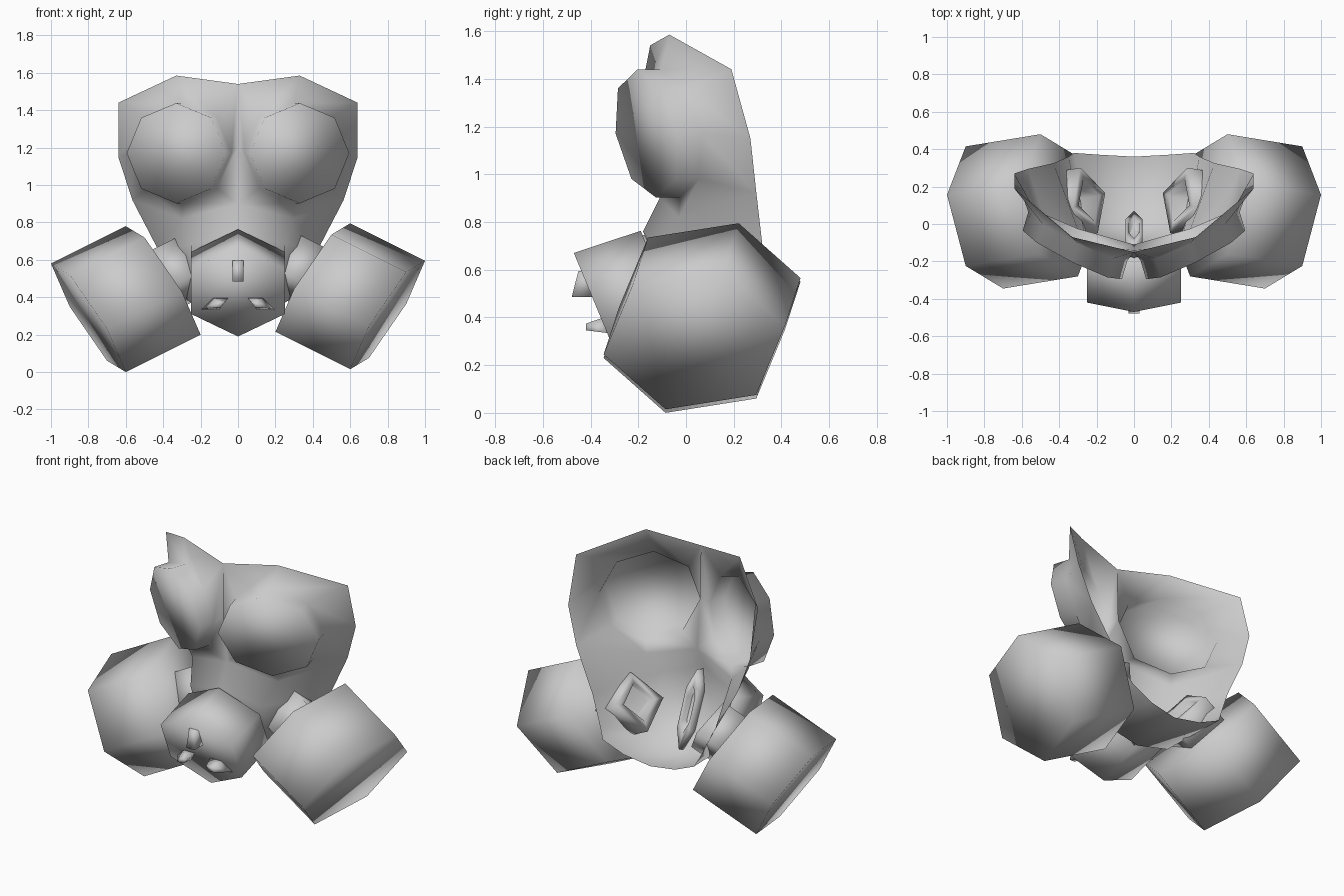
import bpy, bmesh, math
from mathutils import Vector as V

cube = bpy.data.objects.get("Cube")
if cube:
    bpy.data.objects.remove(cube)

# One plain grey for the whole model
grey = bpy.data.materials.new("mask_grey")
grey.use_nodes = True
grey.diffuse_color = (0.6, 0.6, 0.6, 1)
grey.node_tree.nodes["Principled BSDF"].inputs["Base Color"].default_value = (0.6, 0.6, 0.6, 1)


def finish(name, bm):
    mesh = bpy.data.meshes.new(name)
    bm.to_mesh(mesh)
    bm.free()
    mesh.materials.append(grey)
    for p in mesh.polygons:
        p.use_smooth = True
    obj = bpy.data.objects.new(name, mesh)
    bpy.context.collection.objects.link(obj)
    return obj


def ring(bm, centre, u, v, n, phase=0.0, side=1):
    """Polygon loop spanned by u and v; side -1 mirrors it in x."""
    out = []
    for i in range(n):
        a = phase + math.tau * i / n
        p = centre + u * math.cos(a) + v * math.sin(a)
        out.append(bm.verts.new((p.x * side, p.y, p.z)))
    return out


def bridge(bm, a, b):
    n = len(a)
    return [bm.faces.new((a[i], a[(i + 1) % n], b[(i + 1) % n], b[i])) for i in range(n)]


def prism(name, centre, u, v, axis, n, phase=0.0, side=1, taper=1.0, bore=0.0):
    """Prism from centre along axis; a bore leaves the start hollow."""
    bm = bmesh.new()
    a = ring(bm, centre, u, v, n, phase, side)
    b = ring(bm, centre + axis, u * taper, v * taper, n, phase, side)
    bridge(bm, a, b)
    bm.faces.new(b)
    if bore:
        c = ring(bm, centre, u * bore, v * bore, n, phase, side)
        d = ring(bm, centre + axis * 0.8, u * bore, v * bore, n, phase, side)
        bridge(bm, a, c)
        bridge(bm, c, d)
        bm.faces.new(d)
    else:
        bm.faces.new(a)
    bmesh.ops.recalc_face_normals(bm, faces=bm.faces)
    return finish(name, bm)


# Face shell, half of it: a rim of points around one eye, then rows down to the chin
bm = bmesh.new()
rim = [bm.verts.new(p) for p in (
    (0.64, 0.27, 1.15), (0.64, 0.19, 1.44), (0.33, -0.07, 1.585), (0, -0.15, 1.54),
    (0, -0.14, 1.2), (0, -0.11, 0.9), (0.3, -0.03, 0.82), (0.565, 0.295, 0.92))]
lens_centre, across, upward = V((0.33, -0.165, 1.17)), V((0.265, 0.13, 0)), V((0, -0.04, 0.268))
socket = ring(bm, lens_centre + V((-0.03, 0.1, 0)), across, upward, 8)
lens = ring(bm, lens_centre, across, upward, 8)
bridge(bm, rim, socket)
bridge(bm, socket, lens)
cap = bm.faces.new(lens)
rows = [rim[5:8]]
for row in (
        ((0, -0.18, 0.76), (0.25, -0.12, 0.68), (0.43, 0.325, 0.66)),
        ((0, 0.03, 0.29), (0.25, 0.0, 0.37), (0.35, 0.36, 0.48)),
        ((0, 0.36, 0.33), (0.18, 0.37, 0.36), (0.32, 0.38, 0.42))):
    rows.append([bm.verts.new(p) for p in row])
for upper, lower in zip(rows, rows[1:]):
    for i in range(2):
        bm.faces.new((upper[i], upper[i + 1], lower[i + 1], lower[i]))
bmesh.ops.recalc_face_normals(bm, faces=bm.faces)
cap.normal_update()
if cap.normal.y > 0:
    bmesh.ops.reverse_faces(bm, faces=bm.faces)
shell = finish("face_shell", bm)
mirror = shell.modifiers.new("mirror", "MIRROR")
mirror.use_clip = True

# Side filters and the square pipes that join them to the shell
u, v = V((0.1, 0.38, 0.06)), V((0.173, -0.08, 0.30))
axis = V((0.4, -0.065, -0.2))
for label, side, lift in (("left", 1, 0.005), ("right", -1, -0.01)):
    centre = V((0.4, 0.1, 0.5 + lift))
    prism(label + "_filter", centre, u, v, axis, 6, side=side)
    prism(label + "_pipe", centre - axis * 0.4, u * 0.46, v * 0.5, axis * 0.45, 4,
          side=side, bore=0.65)

# Snout, with a flat duct opening inside the shell
front = V((0, -0.37, 0.43))
tall, wide, back = V((0, -0.1, 0.24)), V((0.289, 0, 0)), V((0, 0.28, 0.093))
prism("snout", front, tall, wide, back, 6)
prism("inner_duct", front + back * 1.25, tall * 0.92, wide * 0.18, back * -0.35, 6, bore=0.6)

# Small valve and two studs on the snout
prism("valve", V((0, -0.38, 0.54)), V((0.04, 0, 0)), V((0, 0.02, 0.078)),
      V((0, -0.085, 0)), 4, math.pi / 4)
for label, side in (("left", 1), ("right", -1)):
    prism(label + "_stud", V((0.12, -0.33, 0.37)), V((0.075, 0, -0.035)),
          V((0.02, 0, 0.035)), V((-0.02, -0.09, -0.01)), 4, side=side, taper=0.4)
